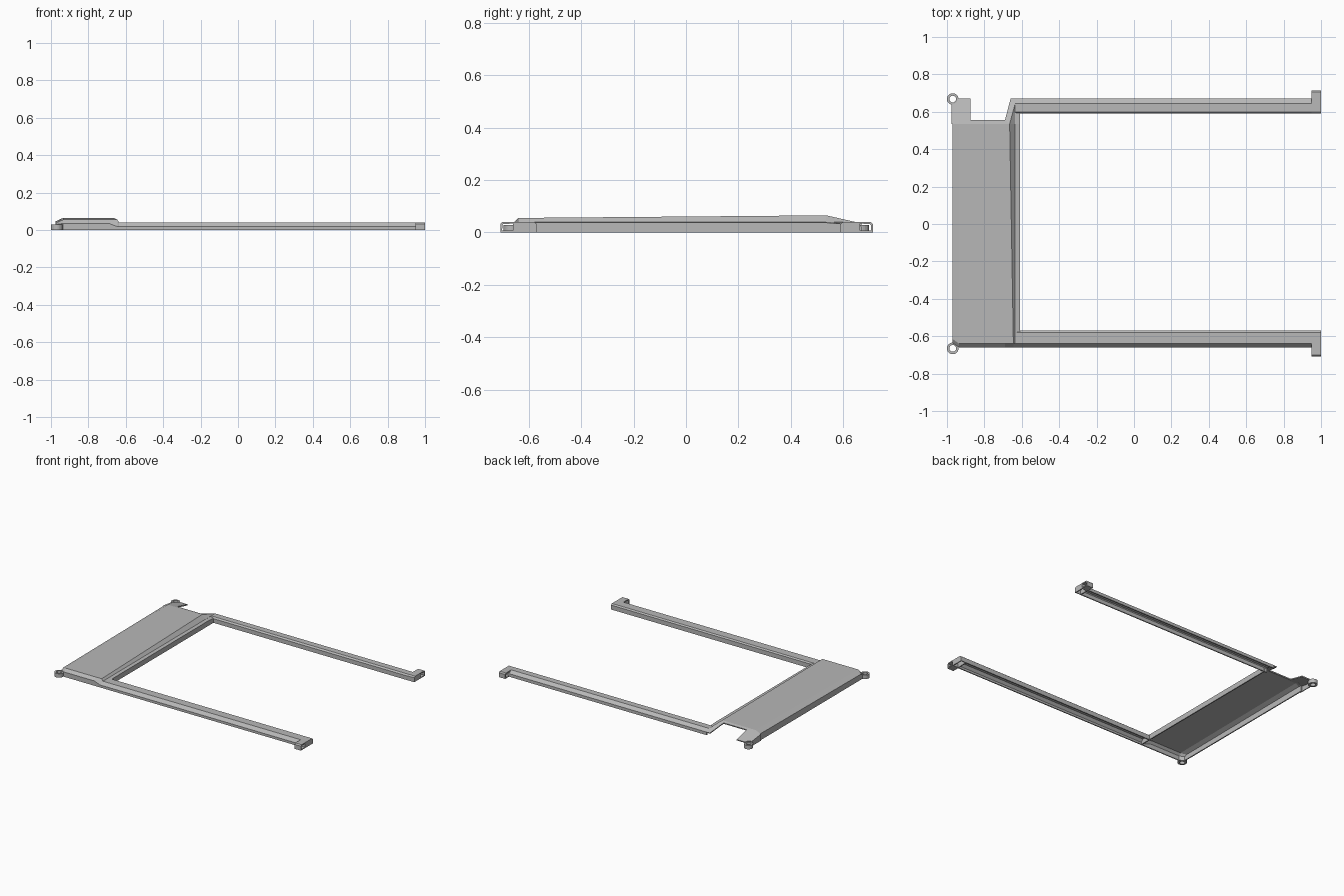
import bpy, bmesh
from math import cos, sin, tau

cube = bpy.data.objects.get("Cube")
if cube:
    bpy.data.objects.remove(cube)

grey = bpy.data.materials.new("satin_grey")
grey.use_nodes = True
colour = (0.48, 0.48, 0.48, 1)
grey.diffuse_color = colour
grey.node_tree.nodes["Principled BSDF"].inputs["Base Color"].default_value = colour


def finish(name, bm, closed=False, thickness=0):
    bmesh.ops.remove_doubles(bm, verts=bm.verts, dist=0.0002)
    bmesh.ops.dissolve_degenerate(bm, edges=bm.edges, dist=0.0002)
    bm.normal_update()
    if closed:
        bmesh.ops.recalc_face_normals(bm, faces=bm.faces)
    elif sum(f.normal.z * f.calc_area() for f in bm.faces) < 0:
        bmesh.ops.reverse_faces(bm, faces=bm.faces)
    mesh = bpy.data.meshes.new(name)
    bm.to_mesh(mesh)
    bm.free()
    mesh.materials.append(grey)
    obj = bpy.data.objects.new(name, mesh)
    bpy.context.collection.objects.link(obj)
    if thickness:
        shell = obj.modifiers.new("shell", 'SOLIDIFY')
        shell.thickness = thickness
        shell.offset = -1
    return obj


def loft(name, sections, loop=False, ring=False, thickness=0.008):
    """Skin a row of sections; loop closes each section, ring closes the row."""
    bm = bmesh.new()
    rows = [[bm.verts.new(p) for p in s] for s in sections]
    n = len(rows[0])
    for k in range(len(rows) - (0 if ring else 1)):
        a, b = rows[k], rows[(k + 1) % len(rows)]
        for i in range(n if loop else n - 1):
            j = (i + 1) % n
            bm.faces.new((a[i], a[j], b[j], b[i]))
    return finish(name, bm, loop, thickness)


def sheet(name, polygons, thickness=0.008):
    bm = bmesh.new()
    for poly in polygons:
        bm.faces.new([bm.verts.new(p) for p in poly])
    return finish(name, bm, False, thickness)


def along_x(profile, *xs):
    return [[(x, y, z) for y, z in profile] for x in xs]


# Raised end plate: front x, back x, front y, back y, ledge z, front z, back z
stations = [
    (-0.97, -0.97, -0.635, 0.555, 0, 0, 0),
    (-0.97, -0.97, -0.635, 0.555, 0.03, 0.04, 0.048),
    (-0.935, -0.935, -0.66, 0.555, 0.035, 0.055, 0.065),
    (-0.69, -0.69, -0.66, 0.555, 0.035, 0.055, 0.065),
    (-0.645, -0.665, -0.66, 0.555, 0.018, 0.055, 0.065),
    (-0.635, -0.635, -0.66, 0.6, 0.018, 0.04, 0.04),
    (-0.61, -0.61, -0.66, 0.6, 0.018, 0.037, 0.037),
    (-0.61, -0.61, -0.66, 0.6, 0, 0, 0),
]
loft("end_plate", [
    [(xf, yf, 0), (xf, yf, zl), (xf, yf + 0.02, zf),
     (xb, 0.535, zb), (xb, yb, max(zb - 0.005, 0))]
    for xf, xb, yf, yb, zl, zf, zb in stations])

# Long side rails, open underneath
front = [(-0.66, 0), (-0.66, 0.018), (-0.64, 0.04), (-0.58, 0.04), (-0.57, 0.032), (-0.57, 0)]
back = [(0.59, 0), (0.59, 0.03), (0.6, 0.04), (0.645, 0.04), (0.67, 0.022), (0.67, 0)]
loft("front_rail", along_x(front, -0.64, 0.955))
loft("back_rail", along_x(back, -0.635, 0.955))

# Sloping web between the plate and the back rail
top, foot = (-0.665, 0.535, 0.065), (-0.635, 0.645, 0.04)
sheet("back_corner_web", [
    [(-0.69, 0.555, 0.06), top, foot, (-0.66, 0.67, 0.022)],
    [top, (-0.635, 0.535, 0.04), foot],
])
sheet("corner_skirt", [[(-0.66, 0.67, 0.022), foot, (-0.63, 0.67, 0.022)]])

# Sloping lug beside the notch, with its outer wall
sheet("back_lug", [
    [(-0.97, 0.535, 0.048), (-0.935, 0.535, 0.065), (-0.875, 0.535, 0.065),
     (-0.875, 0.67, 0.033), (-0.942, 0.67, 0.033), (-0.948, 0.65, 0.034), (-0.97, 0.64, 0.034)],
])
sheet("lug_wall", [
    [(-0.97, 0.535, 0), (-0.97, 0.64, 0), (-0.97, 0.64, 0.034), (-0.97, 0.535, 0.048)],
], 0.006)


# Mounting eyelets
def eyelet(name, y):
    profile = [(0.031, 0), (0.031, 0.028), (0.018, 0.028), (0.018, 0)]
    turns = [tau * i / 24 for i in range(24)]
    loft(name, [[(-0.969 + r * cos(a), y + r * sin(a), z) for r, z in profile]
                for a in turns], loop=True, ring=True, thickness=0)


eyelet("front_eyelet", -0.665)
eyelet("back_eyelet", 0.668)


# End tabs: a closed rail end and a hollow hook reaching outward
def end_tab(name, side, inner, outer):
    y_mid = outer - 0.05
    cap = [(side * y, z) for y, z in
           [(inner, 0), (inner, 0.032), (inner + 0.01, 0.04), (y_mid, 0.04), (y_mid, 0)]]
    flat = [(y, 0) for y, z in cap]
    loft(name + "_cap", along_x(flat, 0.95) + along_x(cap, 0.95, 1.0) + along_x(flat, 1.0))
    hook = [(side * y, z) for y, z in
            [(y_mid - 0.005, 0), (outer, 0), (outer, 0.032), (outer - 0.008, 0.04),
             (y_mid - 0.005, 0.04)]]
    loft(name + "_hook", along_x(hook, 0.95, 1.0), loop=True, thickness=0.009)


end_tab("front_tab", -1, 0.57, 0.708)
end_tab("back_tab", 1, 0.59, 0.713)
